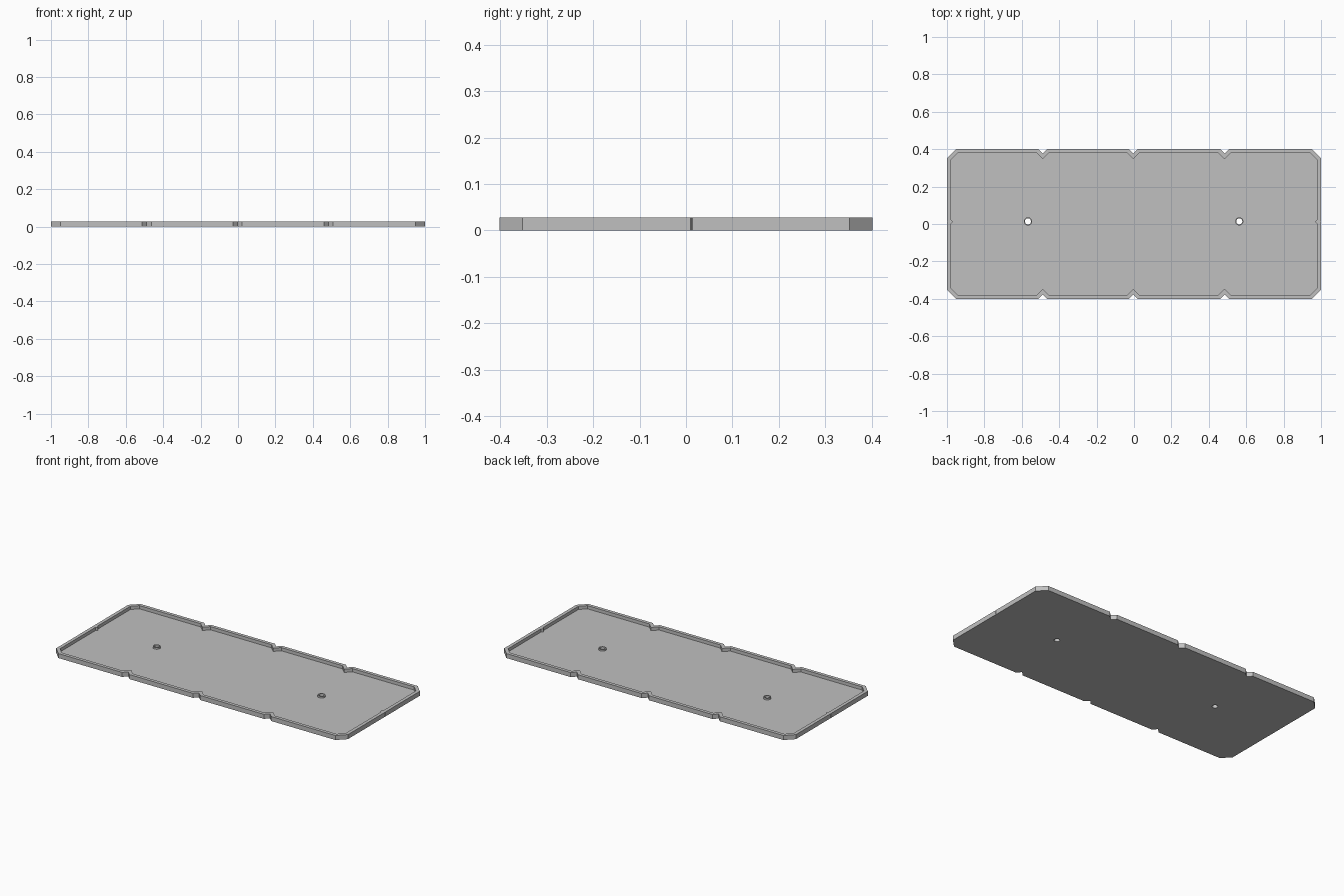
import bpy, bmesh, math
from mathutils import Vector

if "Cube" in bpy.data.objects:
    bpy.data.objects.remove(bpy.data.objects["Cube"])

HX, HY = 1.0, 0.402          # half length, half width
TOP, FLOOR, BOSS = 0.028, 0.008, 0.018
WALL, CH = 0.021, 0.05       # rim width, corner cut
HOLES = [(-0.567, 0.014), (0.563, 0.014)]
R_IN, R_OUT, SIDES = 0.016, 0.022, 32

grey = bpy.data.materials.new("grey plastic")
grey.diffuse_color = (0.53, 0.53, 0.53, 1)
grey.use_nodes = True
grey.node_tree.nodes["Principled BSDF"].inputs["Base Color"].default_value = grey.diffuse_color


def notched_edge(a, b, inward, notches):
    """Straight edge from a to b with V notches given as (position, size)."""
    a, b, inward = Vector(a), Vector(b), Vector(inward)
    d = (b - a).normalized()
    pts = [a]
    for pos, s in notches:
        c = a + d * (pos - a.dot(d))
        pts += [c - d * s, c + inward * s, c + d * s]
    return pts + [b]


def inset(pts, w):
    """Mitred inward offset of a counter-clockwise outline."""
    out = []
    for i, p in enumerate(pts):
        d0 = (p - pts[i - 1]).normalized()
        d1 = (pts[(i + 1) % len(pts)] - p).normalized()
        n0, n1 = Vector((-d0.y, d0.x)), Vector((-d1.y, d1.x))
        out.append(p + (n0 + n1) * (w / (1 + n0.dot(n1))))
    return out


# Outline: long edges carry three notches, short edges a tiny one
long_n = [-0.488, -0.003, 0.484]
outer = notched_edge((-HX + CH, -HY), (HX - CH, -HY), (0, 1), [(x, 0.025) for x in long_n])
outer += notched_edge((HX, -HY + CH), (HX, HY - CH), (-1, 0), [(0.012, 0.002)])
outer += notched_edge((HX - CH, HY), (-HX + CH, HY), (0, -1), [(-x, 0.025) for x in reversed(long_n)])
outer += notched_edge((-HX, HY - CH), (-HX, -HY + CH), (1, 0), [(-0.012, 0.002)])

# A tiny notch must be offset as its full mitred V, so wider notch feet merge
inner = inset(outer, WALL)
bump = WALL * (math.sqrt(2) - 1) + 0.002
for i, p in enumerate(outer):
    if abs(abs(p.x) - (HX - 0.002)) < 1e-5:
        s = 1 if p.x > 0 else -1
        base = s * (HX - WALL)
        inner[i] = Vector((base - s * bump, p.y))
        inner[i - 1] = Vector((base, p.y - s * bump))
        inner[i + 1] = Vector((base, p.y + s * bump))

bm = bmesh.new()


def ring(pts, z):
    return [bm.verts.new((p[0], p[1], z)) for p in pts]


def bridge(a, b):
    n = len(a)
    for i in range(n):
        j = (i + 1) % n
        bm.faces.new((a[i], a[j], b[j], b[i]))


def fill(loops):
    edges = []
    for lp in loops:
        for i, v in enumerate(lp):
            w = lp[(i + 1) % len(lp)]
            edges.append(bm.edges.get((v, w)) or bm.edges.new((v, w)))
    bmesh.ops.triangle_fill(bm, edges=edges, use_beauty=True)


def circle(c, r):
    return [(c[0] + r * math.cos(2 * math.pi * k / SIDES),
             c[1] + r * math.sin(2 * math.pi * k / SIDES)) for k in range(SIDES)]


# Rim walls
base, rim_out = ring(outer, 0), ring(outer, TOP)
rim_in, foot = ring(inner, TOP), ring(inner, FLOOR)
bridge(base, rim_out)
bridge(rim_out, rim_in)
bridge(rim_in, foot)

# Raised collars around the two through holes
low, high = [base], [foot]
for c in HOLES:
    h0, h1 = ring(circle(c, R_IN), 0), ring(circle(c, R_IN), BOSS)
    b1, b0 = ring(circle(c, R_OUT), BOSS), ring(circle(c, R_OUT), FLOOR)
    bridge(h0, h1)
    bridge(h1, b1)
    bridge(b1, b0)
    low.append(h0)
    high.append(b0)

# Underside and tray floor
fill(low)
fill(high)
bmesh.ops.recalc_face_normals(bm, faces=bm.faces[:])

me = bpy.data.meshes.new("tray")
bm.to_mesh(me)
bm.free()
me.materials.append(grey)
tray = bpy.data.objects.new("tray", me)
bpy.context.collection.objects.link(tray)
bpy.context.view_layer.objects.active = tray
tray.select_set(True)
bpy.ops.object.shade_smooth_by_angle(angle=math.radians(30))
